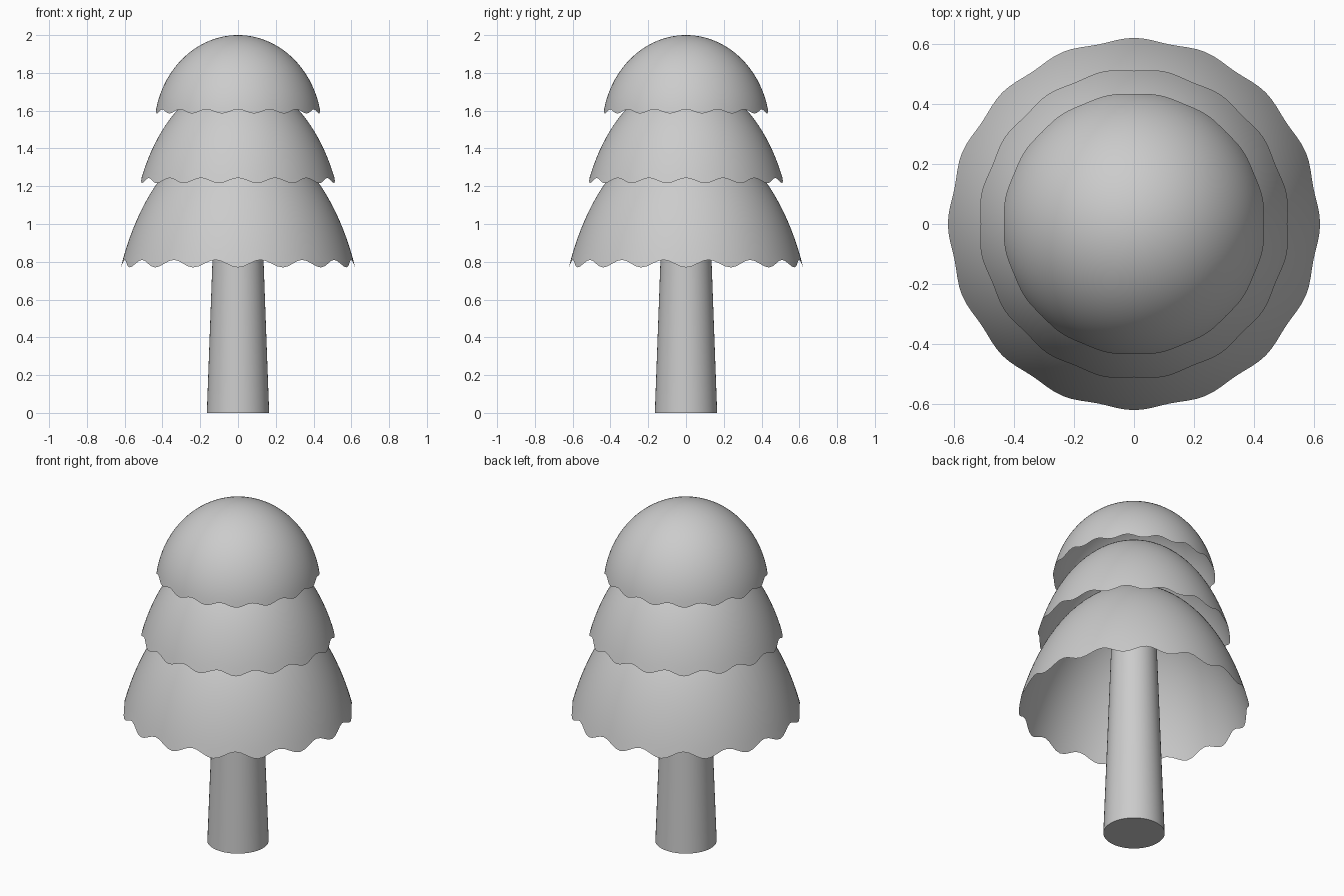
import bpy
import bmesh
from math import sin, cos, acos, pi, tau

cube = bpy.data.objects.get("Cube")
if cube:
    bpy.data.objects.remove(cube, do_unlink=True)

SEGMENTS = 128
LOBES = 16
ROWS = 24


def add_object(name, bm, angle=0.7):
    """Turn a bmesh into a smooth-shaded object with sharp edges kept."""
    bmesh.ops.recalc_face_normals(bm, faces=bm.faces)
    mesh = bpy.data.meshes.new(name)
    bm.to_mesh(mesh)
    bm.free()
    obj = bpy.data.objects.new(name, mesh)
    bpy.context.collection.objects.link(obj)
    bpy.ops.object.select_all(action="DESELECT")
    obj.select_set(True)
    bpy.context.view_layer.objects.active = obj
    bpy.ops.object.shade_smooth_by_angle(angle=angle)
    return obj


def foliage_tier(name, centre, height, radius, rim, wave):
    """Open dome cut from an ellipsoid, with a scalloped lower rim."""
    bm = bmesh.new()
    apex = bm.verts.new((0, 0, centre + height))
    rings = []
    for row in range(1, ROWS + 1):
        ring = []
        for i in range(SEGMENTS):
            a = tau * i / SEGMENTS
            rim_z = rim - wave * cos(LOBES * a)
            tilt = acos((rim_z - centre) / height) * row / ROWS
            r = radius * sin(tilt)
            ring.append(bm.verts.new((r * cos(a), r * sin(a), centre + height * cos(tilt))))
        rings.append(ring)
    for i in range(SEGMENTS):
        j = (i + 1) % SEGMENTS
        bm.faces.new((apex, rings[0][i], rings[0][j]))
        for upper, lower in zip(rings, rings[1:]):
            bm.faces.new((upper[i], lower[i], lower[j], upper[j]))
    # Open shell: make sure the outside faces outward
    obj = add_object(name, bm, pi)
    if obj.data.polygons[0].normal.z < 0:
        obj.data.flip_normals()
    return obj


# Tapered trunk, running up inside the foliage
trunk = bmesh.new()
bmesh.ops.create_cone(trunk, cap_ends=True, segments=48,
                      radius1=0.165, radius2=0.117, depth=1.3)
bmesh.ops.translate(trunk, vec=(0, 0, 0.65), verts=trunk.verts)
add_object("trunk", trunk)

# Three stacked domes; the upper two have their scallops offset by half a lobe
foliage_tier("lower_foliage", 0.3, 1.184, 0.676, 0.79, 0.02)
foliage_tier("middle_foliage", 0.85, 0.915, 0.566, 1.23, -0.014)
foliage_tier("upper_foliage", 1.5, 0.5, 0.444, 1.596, -0.011)
